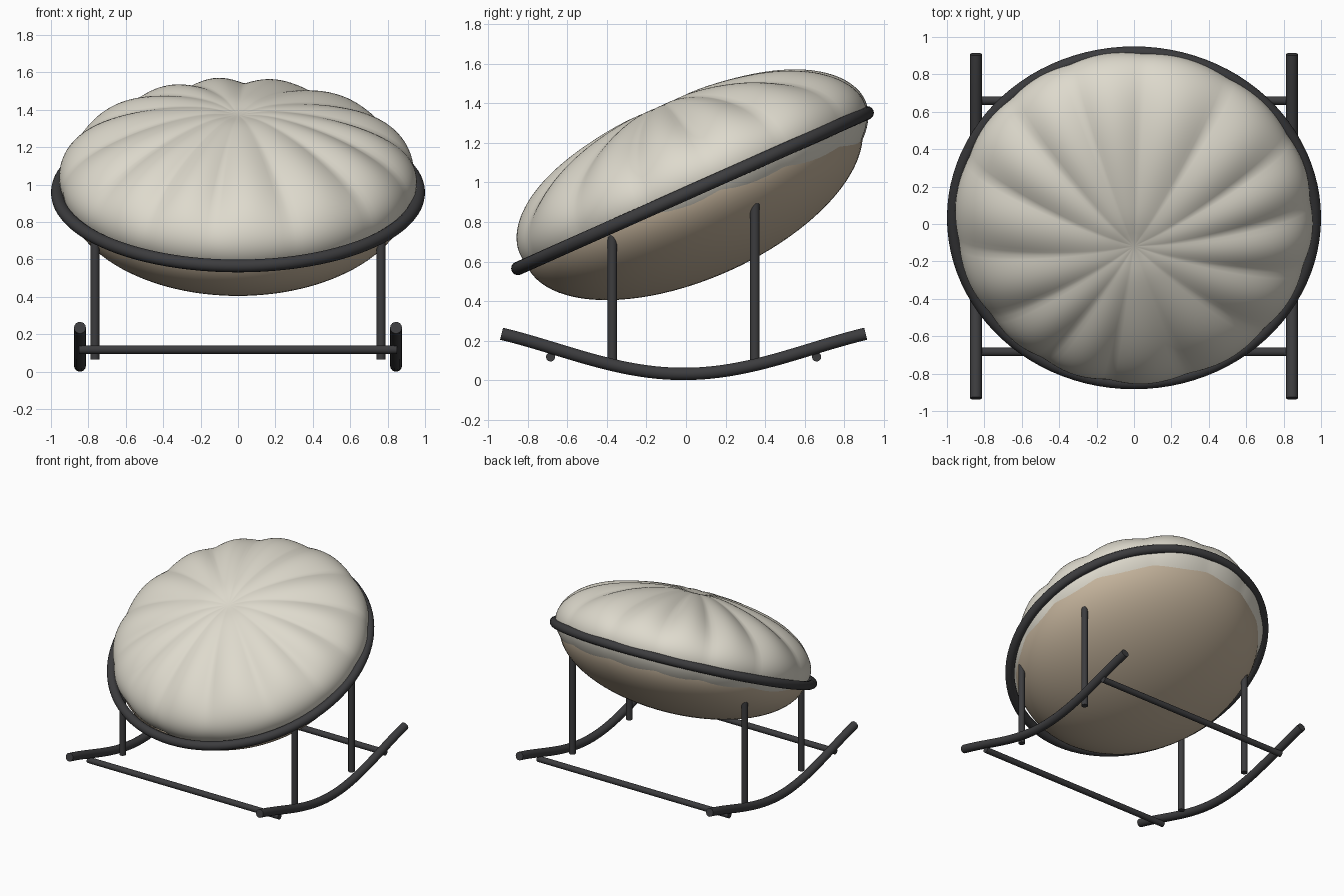
import bpy, bmesh, math
from mathutils import Matrix, Vector

if "Cube" in bpy.data.objects:
    bpy.data.objects.remove(bpy.data.objects["Cube"], do_unlink=True)


def material(name, rgb):
    m = bpy.data.materials.new(name)
    m.use_nodes = True
    m.diffuse_color = (*rgb, 1)
    m.node_tree.nodes["Principled BSDF"].inputs["Base Color"].default_value = (*rgb, 1)
    return m


METAL = material("dark metal", (0.045, 0.045, 0.048))
FABRIC = material("cream fabric", (0.73, 0.70, 0.61))
WICKER = material("tan shell", (0.55, 0.45, 0.33))

MID_Y = -0.012
# Tilted frame shared by the ring, bowl and cushion
SEAT = Matrix.Translation((0, 0.033, 0.958)) @ Matrix.Rotation(math.radians(24), 4, "X")


def finish(obj, mat):
    obj.data.materials.append(mat)
    bpy.ops.object.select_all(action="DESELECT")
    obj.select_set(True)
    bpy.context.view_layer.objects.active = obj
    bpy.ops.object.shade_smooth_by_angle(angle=math.radians(50))
    return obj


def mesh_object(name, bm, mat, matrix):
    me = bpy.data.meshes.new(name)
    bm.to_mesh(me)
    bm.free()
    obj = bpy.data.objects.new(name, me)
    bpy.context.collection.objects.link(obj)
    obj.matrix_world = matrix
    return finish(obj, mat)


def rod(name, a, b, radius):
    a, b = Vector(a), Vector(b)
    bpy.ops.mesh.primitive_cylinder_add(vertices=24, radius=radius, depth=(b - a).length)
    obj = bpy.context.object
    obj.name = name
    obj.location = (a + b) / 2
    obj.rotation_euler = (b - a).to_track_quat("Z", "Y").to_euler()
    return finish(obj, METAL)


# Seat ring
bpy.ops.mesh.primitive_torus_add(major_radius=0.966, minor_radius=0.034,
                                 major_segments=96, minor_segments=16)
ring = bpy.context.object
ring.name = "seat_ring"
ring.matrix_world = SEAT
finish(ring, METAL)

# Bowl: lower half of a flattened sphere
bm = bmesh.new()
bmesh.ops.create_uvsphere(bm, u_segments=96, v_segments=48, radius=1)
bmesh.ops.delete(bm, geom=[v for v in bm.verts if v.co.z > 0.01], context="VERTS")
bmesh.ops.scale(bm, vec=(0.92, 0.92, 0.446), verts=bm.verts)
mesh_object("bowl", bm, WICKER, SEAT)

# Cushion: flattened sphere with radial gathers meeting at a pinched centre
bm = bmesh.new()
bmesh.ops.create_uvsphere(bm, u_segments=168, v_segments=72, radius=1)
for v in bm.verts:
    polar = math.acos(max(-1, min(1, v.co.z)))
    turn = math.atan2(v.co.y, v.co.x)
    turn += 0.05 * math.sin(3 * turn)
    fold = abs(math.cos(7 * (turn - math.radians(97)))) - 0.6
    weight = math.sin(polar) * (math.exp(-((polar - 0.65) / 0.5) ** 2) + 0.12)
    v.co *= 1 + 0.085 * weight * fold
    v.co.z -= 0.05 * math.exp(-(polar / 0.12) ** 2)
bmesh.ops.scale(bm, vec=(0.953, 0.953, 0.405), verts=bm.verts)
mesh_object("cushion", bm, FABRIC, SEAT @ Matrix.Translation((0, 0.03, 0.06)))

# Rockers: curved tubes that flatten towards their ends
for side, x in (("left", 0.845), ("right", -0.845)):
    curve = bpy.data.curves.new(side + "_rocker", "CURVE")
    curve.dimensions = "3D"
    curve.bevel_depth = 0.032
    curve.bevel_resolution = 5
    curve.use_fill_caps = True
    spline = curve.splines.new("POLY")
    steps = 40
    spline.points.add(steps)
    for i, p in enumerate(spline.points):
        t = (2 * i / steps - 1) * 0.92
        p.co = (x, MID_Y + t, 0.032 + 0.125 * (1 - math.cos(2.44 * t)), 1)
    obj = bpy.data.objects.new(side + "_rocker", curve)
    bpy.context.collection.objects.link(obj)
    bpy.ops.object.select_all(action="DESELECT")
    obj.select_set(True)
    bpy.context.view_layer.objects.active = obj
    bpy.ops.object.convert(target="MESH")
    finish(bpy.context.object, METAL)

    # Legs up into the bowl
    lx = math.copysign(0.765, x)
    rod(side + "_front_leg", (lx, MID_Y - 0.36, 0.065), (lx, MID_Y - 0.36, 0.735), 0.024)
    rod(side + "_back_leg", (lx, MID_Y + 0.36, 0.065), (lx, MID_Y + 0.36, 0.92), 0.024)

# Crossbars under the rockers
for name, y in (("front_crossbar", -0.672), ("back_crossbar", 0.672)):
    rod(name, (-0.85, MID_Y + y, 0.118), (0.85, MID_Y + y, 0.118), 0.023)
